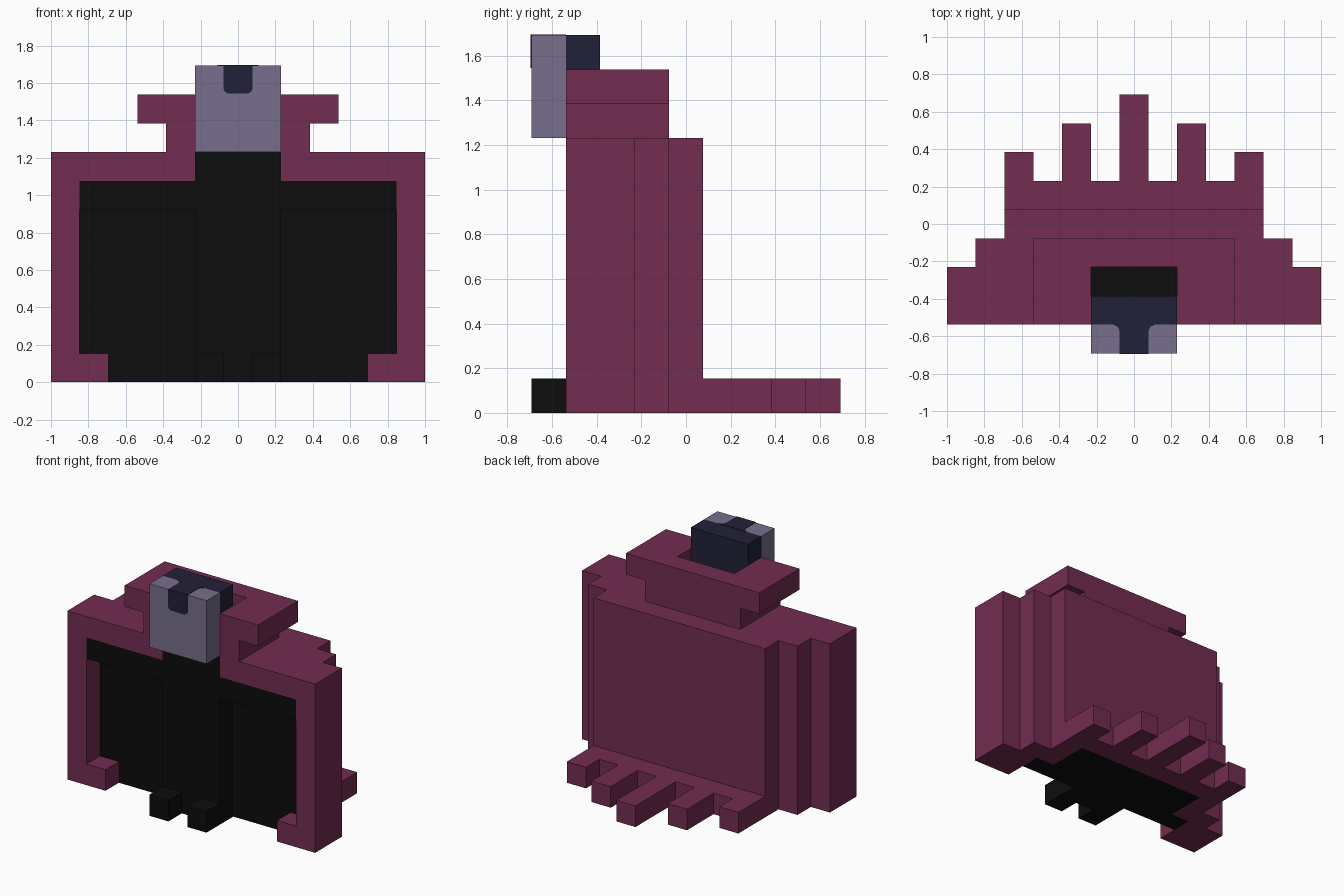
import bpy, bmesh

cube = bpy.data.objects.get("Cube")
if cube:
    bpy.data.objects.remove(cube, do_unlink=True)

U = 2 / 13  # one block


def material(name, rgb):
    m = bpy.data.materials.new(name)
    m.use_nodes = True
    m.diffuse_color = (*rgb, 1)
    bsdf = m.node_tree.nodes["Principled BSDF"]
    bsdf.inputs["Base Color"].default_value = (*rgb, 1)
    bsdf.inputs["Roughness"].default_value = 0.9
    return m


MAROON = material("maroon cloth", (0.171, 0.026, 0.082))
BLACK = material("black lining", (0.004, 0.004, 0.004))
LAVENDER = material("lavender skin", (0.188, 0.156, 0.262))
NAVY = material("navy hair", (0.0152, 0.0152, 0.040))


def prism(name, half, lo, hi, mat, upright=False, mirror=True):
    """Extrude an outline, given as its +x half in blocks, from lo to hi.
    Outlines lie flat (x, y) or, if upright, stand facing the front (x, z)."""
    outline = list(half)
    if mirror:
        outline += [(-x, v) for x, v in reversed(half)]
    bm = bmesh.new()
    rings = []
    for d in (lo, hi):
        rings.append([bm.verts.new((x * U, d * U, v * U) if upright
                                   else (x * U, v * U, d * U)) for x, v in outline])
    bm.faces.new(rings[0])
    bm.faces.new(rings[1])
    n = len(outline)
    for i in range(n):
        j = (i + 1) % n
        bm.faces.new((rings[0][i], rings[0][j], rings[1][j], rings[1][i]))
    bmesh.ops.recalc_face_normals(bm, faces=bm.faces)
    mesh = bpy.data.meshes.new(name)
    bm.to_mesh(mesh)
    bm.free()
    mesh.materials.append(mat)
    obj = bpy.data.objects.new(name, mesh)
    bpy.context.collection.objects.link(obj)
    return obj


def slab(width, front, back):
    return [(width, front), (width, back)]


# Cloak: stepped sides, with a ragged hem trailing behind
sides = [(6.5, -3.5), (6.5, -1.5), (5.5, -1.5), (5.5, -0.5), (4.5, -0.5)]
hem = [(4.5, 2.5), (3.5, 2.5), (3.5, 1.5), (2.5, 1.5), (2.5, 3.5),
       (1.5, 3.5), (1.5, 1.5), (0.5, 1.5), (0.5, 4.5)]
prism("cloak_hem", [(3.5, 0.5), (3.5, -1.5), (4.5, -1.5), (4.5, -3.5)] + sides + hem,
      0, 1, MAROON)
prism("cloak_wall", [(4, -1), (4, -2), (5.5, -2), (5.5, -3.5)] + sides + [(4.5, 0.5)],
      1, 7, MAROON)
prism("cloak_shoulders", [(1.5, -1.5), (1.5, -3.5)] + sides + [(4.5, 0.5)],
      7, 8, MAROON)

# Collar: open at the front, flaring outward
for name, width, z in (("collar_lower", 2.5, 8), ("collar_upper", 3.5, 9)):
    prism(name, [(1.5, -1.5), (1.5, -3.5)] + slab(width, -3.5, -0.5), z, z + 1, MAROON)

# Dark body and lining inside the cloak
prism("lining_base", [(1.5, -3.5), (1.5, -2.5), (4.5, -2.5), (4.5, -1.5),
                      (3.5, -1.5), (3.5, 0.5)], 0, 1, BLACK)
prism("lining_body", [(1.5, -3.5), (1.5, -2.5), (5.5, -2.5), (5.5, -2),
                      (4, -2), (4, -1)], 1, 7, BLACK)
prism("lining_top_band", slab(5.5, -3.5, -2.5), 6, 7, BLACK)
prism("neck", slab(1.5, -3.5, -1.5), 7, 8, BLACK)

# Feet
for name, s in (("left_foot", 1), ("right_foot", -1)):
    prism(name, [(s * 0.5, -4.5), (s * 1.5, -4.5), (s * 1.5, -3.5), (s * 0.5, -3.5)],
          0, 1, BLACK, mirror=False)

# Head: face block in front, hair block behind
prism("face", slab(1.5, -4.5, -3.5), 8, 11, LAVENDER)
prism("hair_back", slab(1.5, -3.5, -2.5), 8, 11, NAVY)

# Hair lock running over the top and down the forehead, as thin plates
T = 0.02
prism("hair_lock_top", [(0.5, -4.5), (0.5, -3.72), (0.57, -3.57), (0.72, -3.5)],
      11, 11 + T, NAVY)
prism("hair_lock_front", [(0.36, 10.04), (0.46, 10.1), (0.5, 10.2), (0.5, 11 + T)],
      -4.5 - T, -4.5, NAVY, upright=True)
